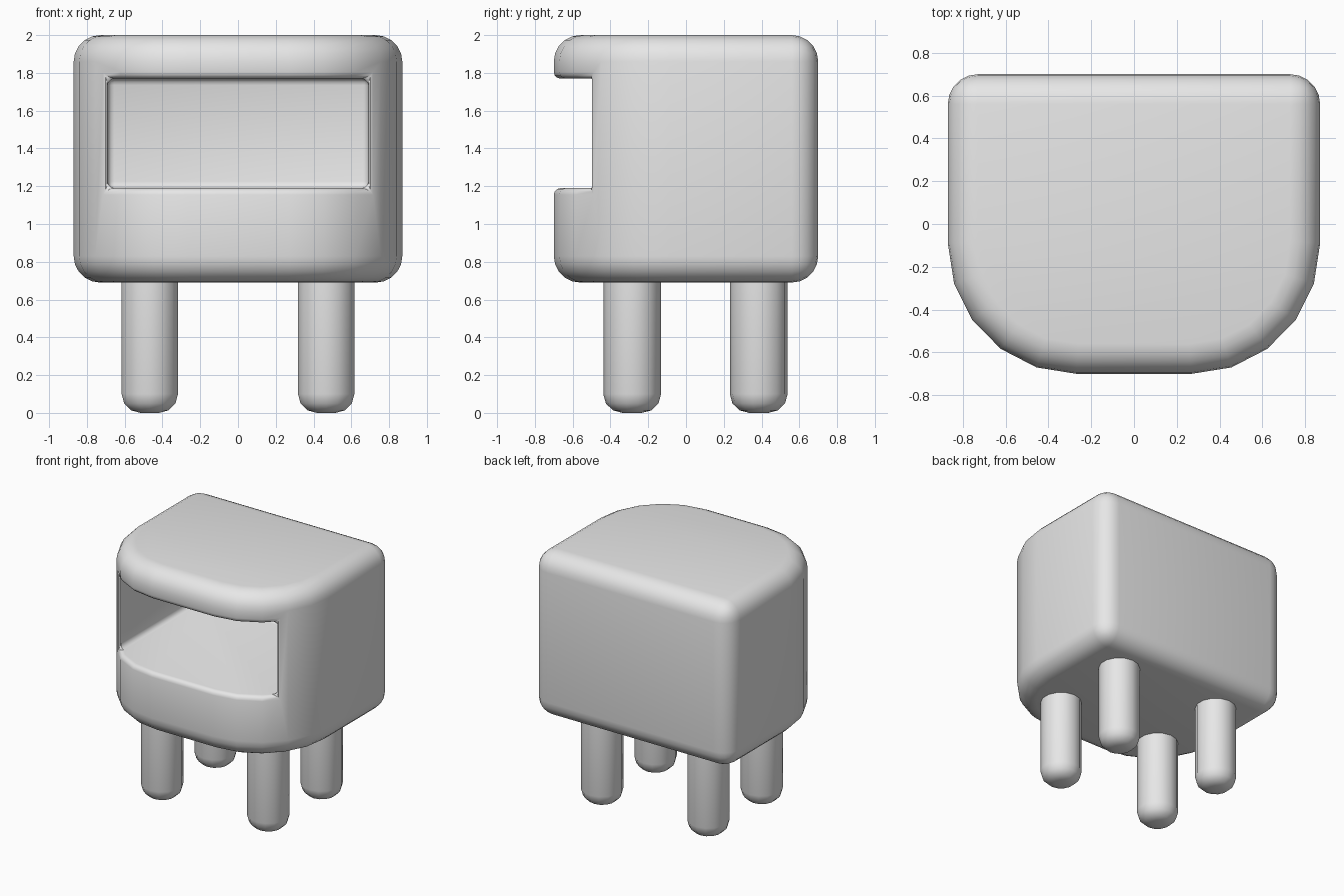
import bpy, bmesh, math
from mathutils import Matrix

cube = bpy.data.objects.get("Cube")
if cube:
    bpy.data.objects.remove(cube, do_unlink=True)

grey = bpy.data.materials.new("light_grey")
grey.use_nodes = True
grey.diffuse_color = (0.8, 0.8, 0.8, 1)
grey.node_tree.nodes["Principled BSDF"].inputs["Base Color"].default_value = grey.diffuse_color


def make_object(name, bm):
    bmesh.ops.recalc_face_normals(bm, faces=bm.faces)
    mesh = bpy.data.meshes.new(name)
    bm.to_mesh(mesh)
    bm.free()
    mesh.materials.append(grey)
    obj = bpy.data.objects.new(name, mesh)
    bpy.context.collection.objects.link(obj)
    return obj


def select_only(obj):
    bpy.ops.object.select_all(action='DESELECT')
    obj.select_set(True)
    bpy.context.view_layer.objects.active = obj


def smooth(obj):
    select_only(obj)
    bpy.ops.object.shade_smooth_by_angle(angle=math.radians(40))


# Cabinet footprint: square at the back, broad rounded corners at the front
HALF, BACK, BOTTOM, TOP = 0.87, 0.70, 0.69, 2.0
arc = [(0.27 + 0.6 * math.cos(a), -0.09 - 0.61 * math.sin(a))
       for a in (math.radians(18 * i) for i in range(6))]
outline = [(HALF, BACK)] + arc + [(-x, y) for x, y in reversed(arc)] + [(-HALF, BACK)]

bm = bmesh.new()
base = bm.faces.new([bm.verts.new((x, y, BOTTOM)) for x, y in outline])
extruded = bmesh.ops.extrude_face_region(bm, geom=[base], use_keep_orig=True)
top_verts = [v for v in extruded["geom"] if isinstance(v, bmesh.types.BMVert)]
bmesh.ops.translate(bm, verts=top_verts, vec=(0, 0, TOP - BOTTOM))
bmesh.ops.recalc_face_normals(bm, faces=bm.faces)

# Soften the top and bottom rims and the back uprights
rims = [e for e in bm.edges
        if abs(e.verts[0].co.z - e.verts[1].co.z) < 0.01
        or min(v.co.y for v in e.verts) > BACK - 0.01]
bmesh.ops.bevel(bm, geom=rims, offset=0.14, segments=5, profile=0.5,
                affect='EDGES', clamp_overlap=True)
cabinet = make_object("cabinet", bm)

# Open compartment cut in from the front
bm = bmesh.new()
y0, y1, z0, z1 = -1.0, 0.52, 1.19, 1.77
bmesh.ops.create_cube(bm, size=1, matrix=Matrix.Translation((0, (y0 + y1) / 2, (z0 + z1) / 2))
                      @ Matrix.Diagonal((1.38, y1 - y0, z1 - z0, 1)))
cutter = make_object("compartment_cutter", bm)
cutter.hide_render = True

cut = cabinet.modifiers.new("compartment", 'BOOLEAN')
cut.operation, cut.solver, cut.object = 'DIFFERENCE', 'EXACT', cutter
soft = cabinet.modifiers.new("soft_opening", 'BEVEL')
soft.width, soft.segments = 0.035, 3
soft.limit_method, soft.angle_limit = 'ANGLE', math.radians(50)
select_only(cabinet)
for modifier in ("compartment", "soft_opening"):
    bpy.ops.object.modifier_apply(modifier=modifier)
bpy.data.objects.remove(cutter, do_unlink=True)
smooth(cabinet)

# Four legs with rounded feet
LEG_HEIGHT = 0.74
for side, x in (("left", 0.467), ("right", -0.467)):
    for end, y in (("front", -0.285), ("back", 0.385)):
        bm = bmesh.new()
        bmesh.ops.create_cone(bm, cap_ends=True, segments=14, radius1=0.153, radius2=0.153,
                              depth=LEG_HEIGHT,
                              matrix=Matrix.Translation((x, y, LEG_HEIGHT / 2)))
        foot = [e for e in bm.edges if max(v.co.z for v in e.verts) < 0.01]
        bmesh.ops.bevel(bm, geom=foot, offset=0.1, segments=3, profile=0.5, affect='EDGES')
        smooth(make_object(f"{end}_{side}_leg", bm))
